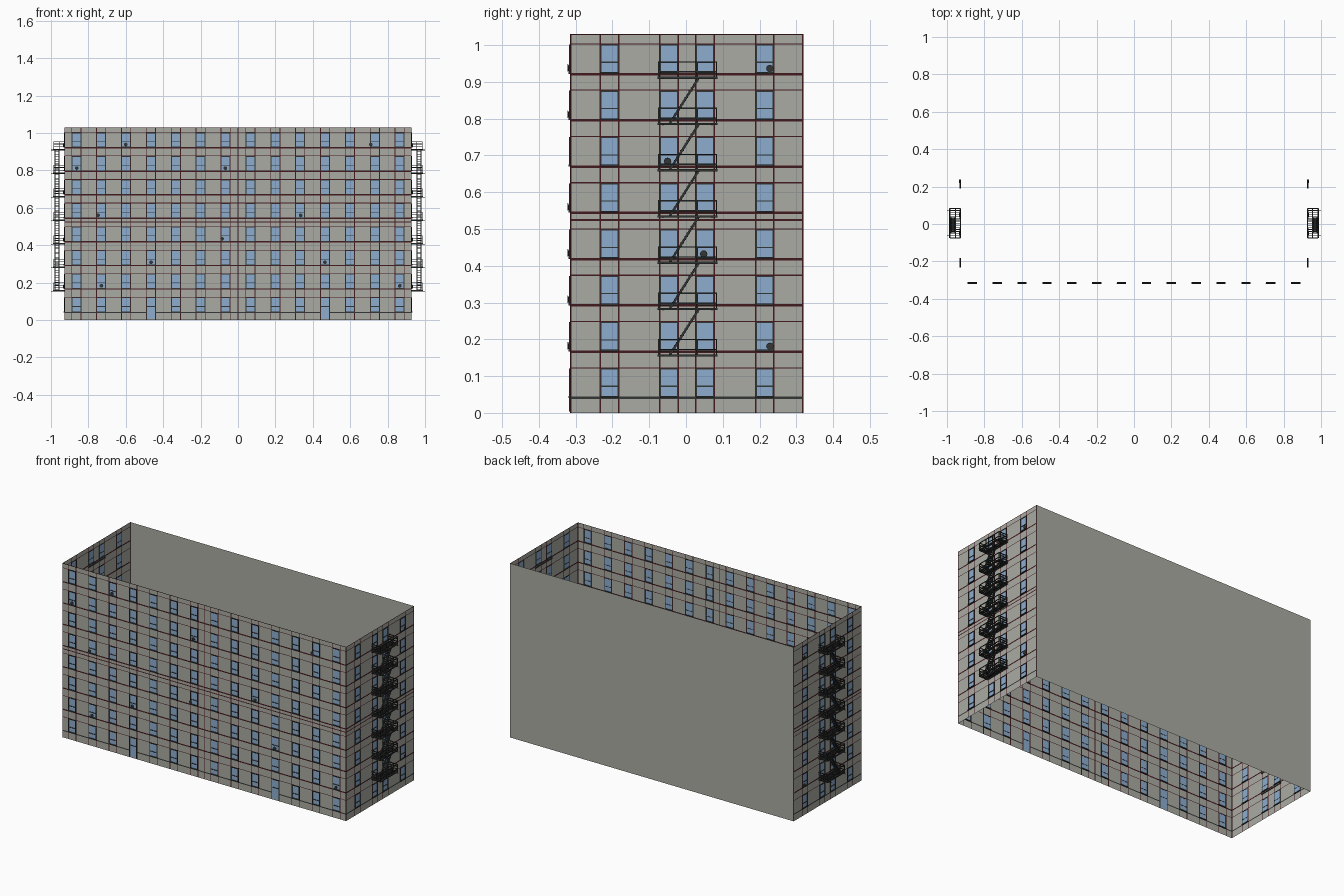
import bpy, bmesh, math
from mathutils import Vector

if "Cube" in bpy.data.objects:
    bpy.data.objects.remove(bpy.data.objects["Cube"])

# ---------- colours ----------
def material(name, rgb):
    m = bpy.data.materials.new(name)
    m.diffuse_color = (*rgb, 1)
    m.use_nodes = True
    m.node_tree.nodes["Principled BSDF"].inputs["Base Color"].default_value = m.diffuse_color
    return m

WALL = material("wall_grey", (0.41, 0.41, 0.37))
GLASS = material("window_blue", (0.27, 0.42, 0.63))
RED = material("trim_dark_red", (0.055, 0.010, 0.013))
METAL = material("dark_metal", (0.032, 0.037, 0.034))

# ---------- main sizes ----------
XW, Y0, Y1, H = 0.928, -0.315, 0.319, 1.03
FLOORS = 8
SILL, PITCH, WIN_H, HALF = 0.044, 0.1258, 0.077, 0.023
sills = [SILL + PITCH * k for k in range(FLOORS)]
front_cols = [(i - 6.5) * 0.133 for i in range(14)]
side_cols = [0.003 + d for d in (-0.211, -0.049, 0.049, 0.211)]
door_cols = (front_cols[3], front_cols[10])

def front(u, n, z):
    return Vector((u, Y0 - n, z))

def right(u, n, z):
    return Vector((XW + n, u, z))

# ---------- helpers ----------
def finish(bm, name, mats, mirror=False, closed=True):
    if closed:
        bmesh.ops.recalc_face_normals(bm, faces=bm.faces)
    me = bpy.data.meshes.new(name)
    bm.to_mesh(me)
    bm.free()
    for m in mats:
        me.materials.append(m)
    ob = bpy.data.objects.new(name, me)
    bpy.context.collection.objects.link(ob)
    if mirror:
        ob.modifiers.new("mirror", 'MIRROR').use_axis = (True, False, False)
    return ob

def box(bm, place, u, n, z):
    """Box given by (low, high) ranges along, out of and up a wall."""
    v = [bm.verts.new(place(a, b, c)) for a in u for b in n for c in z]
    for f in ((0, 1, 3, 2), (4, 6, 7, 5), (0, 4, 5, 1), (2, 3, 7, 6), (0, 2, 6, 4), (1, 5, 7, 3)):
        bm.faces.new([v[i] for i in f])

def bar(bm, a, b, r=0.0017):
    """Square bar between two points."""
    a, b = Vector(a), Vector(b)
    d = (b - a).normalized()
    s = d.cross(Vector((0, 0, 1)) if abs(d.z) < 0.9 else Vector((1, 0, 0))).normalized() * r
    t = d.cross(s).normalized() * r
    rings = [[bm.verts.new(p + q) for q in (s + t, t - s, -s - t, s - t)] for p in (a, b)]
    for i in range(4):
        j = (i + 1) % 4
        bm.faces.new((rings[0][i], rings[0][j], rings[1][j], rings[1][i]))
    bm.faces.new(rings[0])
    bm.faces.new(rings[1][::-1])

def inside(v, spans):
    return any(a < v < b for a, b in spans)

# ---------- walls: one sheet each, cut into panes, trim lines and wall ----------
def wall(name, place, lo, hi, cols, extra, doors=(), mirror=False):
    panes = [(c - HALF, c + HALF) for c in cols]
    posts = [(lo, lo + 0.004), (hi - 0.004, hi)] + extra
    for c in cols:
        posts += [(c - HALF - 0.004, c - HALF), (c + HALF, c + HALF + 0.004)]
    lights = [(s, s + WIN_H) for s in sills]
    bands = [(s - 0.007, s) for s in sills[1:]] + [(s + WIN_H, s + WIN_H + 0.003) for s in sills]
    bands += [(0.522, 0.527), (H - 0.003, H)]
    plinth = (SILL - 0.006, SILL)
    us = sorted({round(v, 5) for p in panes + posts for v in p})
    zs = sorted({round(v, 5) for p in lights + bands + [plinth, (0, 0.006)] for v in p})
    bm = bmesh.new()
    grid = [[bm.verts.new(place(u, 0, z)) for z in zs] for u in us]
    for i in range(len(us) - 1):
        for j in range(len(zs) - 1):
            u, z = (us[i] + us[i + 1]) / 2, (zs[j] + zs[j + 1]) / 2
            f = bm.faces.new((grid[i][j], grid[i + 1][j], grid[i + 1][j + 1], grid[i][j + 1]))
            is_door = any(abs(u - d) < HALF for d in doors) and 0.006 < z < SILL + WIN_H
            if is_door or (inside(u, panes) and inside(z, lights)):
                f.material_index = 1
            elif inside(z, [plinth]):
                f.material_index = 3
            elif inside(z, bands) or inside(u, posts):
                f.material_index = 2
    finish(bm, name, [WALL, GLASS, RED, METAL], mirror, closed=False)

wall("front_wall", front, -XW, XW, front_cols, [(-0.002, 0.002)], door_cols)
wall("side_walls", right, Y0, Y1, side_cols, [], mirror=True)

bm = bmesh.new()
bm.faces.new([bm.verts.new(p) for p in ((XW, Y1, 0), (-XW, Y1, 0), (-XW, Y1, H), (XW, Y1, H))])
finish(bm, "back_wall", [WALL], closed=False)

# ---------- window frames, sash bars and sills ----------
def frames(name, place, cols, doors=(), mirror=False):
    bm = bmesh.new()
    for c in cols:
        for k, s in enumerate(sills):
            door = k == 0 and c in doors
            low, top = (0.004 if door else s), s + WIN_H
            n = (-0.001, 0.003)
            for side in (-1, 1):
                e = c + side * HALF
                box(bm, place, (e - 0.0015, e + 0.0015), n, (low, top))
            box(bm, place, (c - HALF, c + HALF), n, (top - 0.003, top))
            box(bm, place, (c - HALF, c + HALF), n, (s + 0.027, s + 0.030))
            if not door:
                box(bm, place, (c - HALF - 0.002, c + HALF + 0.002), (-0.004, 0.005), (s - 0.003, s + 0.002))
    finish(bm, name, [METAL], mirror)

frames("front_window_frames", front, front_cols, door_cols)
frames("side_window_frames", right, side_cols, mirror=True)

# ---------- round dishes by some windows ----------
def dishes(name, place, spots, mirror=False):
    bm = bmesh.new()
    for u, z in spots:
        rings = []
        for r, n in ((0.004, 0.003), (0.010, 0.0055), (0.010, 0.0065)):
            rings.append([bm.verts.new(place(u + r * math.cos(a), n, z + r * math.sin(a)))
                          for a in (math.tau * i / 12 for i in range(12))])
        for p, q in zip(rings, rings[1:]):
            for i in range(12):
                bm.faces.new((p[i], p[i - 1], q[i - 1], q[i]))
        bm.faces.new(rings[0])
        bm.faces.new(rings[-1])
        box(bm, place, (u - 0.001, u + 0.001), (0, 0.004), (z - 0.012, z))
    finish(bm, name, [METAL], mirror)

dishes("front_dishes", front, [(-0.6, 0.938), (0.71, 0.938), (-0.862, 0.812), (-0.068, 0.812),
                               (-0.748, 0.56), (0.335, 0.56), (-0.085, 0.435), (-0.465, 0.309),
                               (0.465, 0.309), (-0.73, 0.183), (0.865, 0.183)])
dishes("side_dishes", right, [(0.228, 0.936), (-0.05, 0.684), (0.048, 0.432), (0.228, 0.181)], mirror=True)

# ---------- fire escapes: platforms, railings and stairs on both ends ----------
YA, YB, XO, XM = -0.074, 0.083, 0.985, 0.955
deck_bm, rail_bm, stair_bm = bmesh.new(), bmesh.new(), bmesh.new()
decks = [s - 0.0135 for s in sills[1:]]
for k, z in enumerate(decks):
    # slatted deck with an opening where the stair arrives
    for x in (XW, XM, XO):
        bar(deck_bm, (x, YA, z), (x, YB, z), 0.003)
    n = 14
    for i in range(n + 1):
        y = YA + (YB - YA) * i / n
        opening = k > 0 and -0.035 < y < 0.04
        bar(deck_bm, (XW, y, z), (XM if opening else XO, y, z), 0.003 if i in (0, n) else 0.0018)
    # wall brackets
    for y in (YA + 0.012, YB - 0.012):
        bar(deck_bm, (XW, y, z - 0.002), (1.0, y, z - 0.002), 0.0015)
    # railing on three sides
    for h in (0.016, 0.030, 0.043):
        pts = [(XW, YA), (XO, YA), (XO, YB), (XW, YB)]
        for p, q in zip(pts, pts[1:]):
            if h != 0.030 or p[1] == q[1]:
                bar(rail_bm, (*p, z + h), (*q, z + h), 0.0018)
    posts = [(XO, y) for y in (YA, YA + 0.052, YA + 0.105, YB)]
    posts += [((XW + XO) / 2, YA), ((XW + XO) / 2, YB)]
    for p in posts:
        bar(rail_bm, (*p, z), (*p, z + 0.043), 0.0018)
    # stair up to the next platform
    if k < len(decks) - 1:
        a, b = Vector((0, -0.045, z)), Vector((0, 0.035, decks[k + 1]))
        for x in (0.958, 0.979):
            off = Vector((x, 0, 0))
            bar(stair_bm, a + off, b + off, 0.003)
        for i in range(1, 14):
            p = a.lerp(b, i / 14)
            tread = lambda u, o, w: Vector((o, u, w))
            box(stair_bm, tread, (p.y - 0.005, p.y + 0.005), (0.958, 0.979), (p.z - 0.001, p.z + 0.001))

finish(deck_bm, "fire_escape_decks", [METAL], True)
finish(rail_bm, "fire_escape_railings", [METAL], True)
finish(stair_bm, "fire_escape_stairs", [METAL], True)
